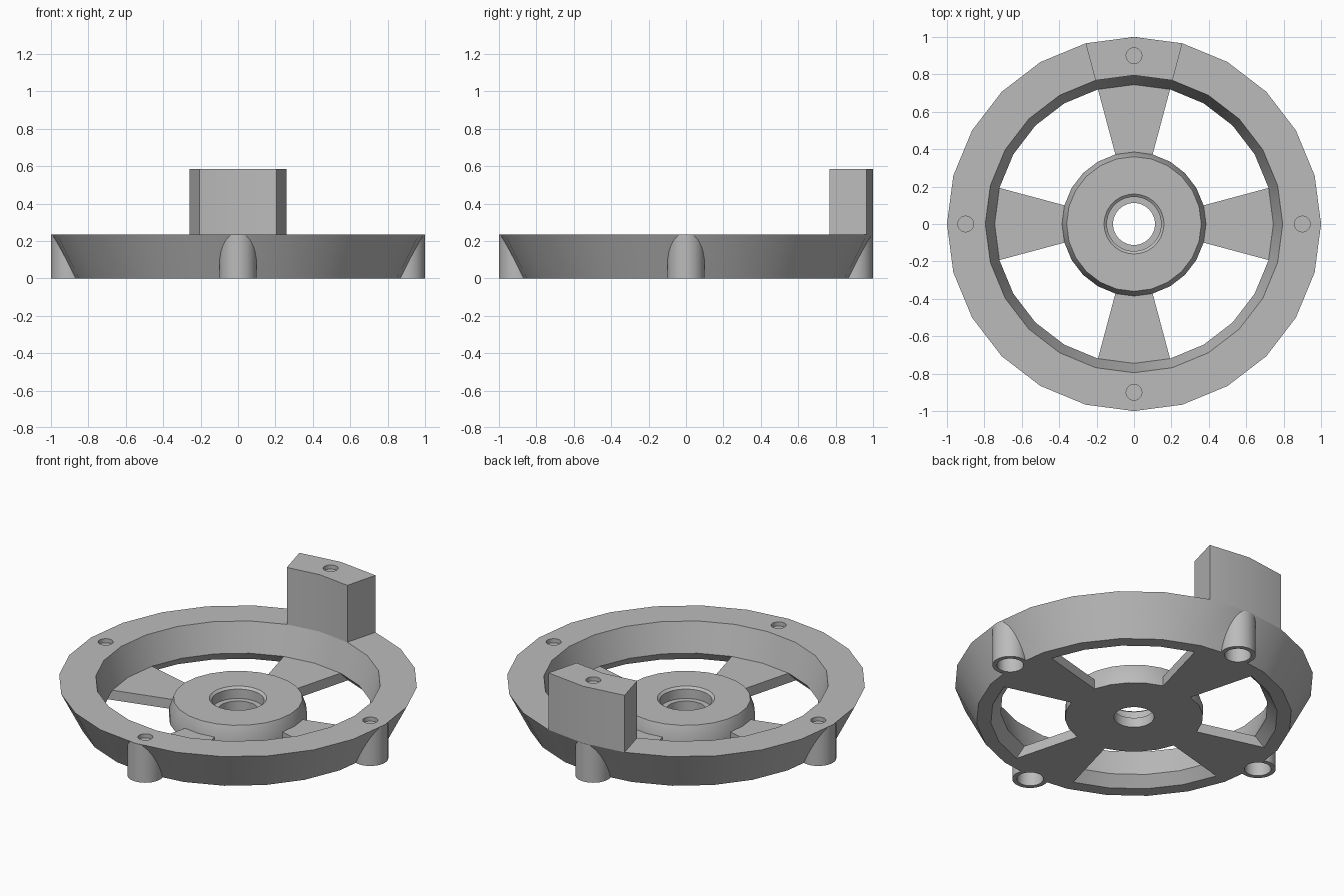
import bpy, bmesh
from math import cos, sin, radians, tau
from mathutils import Matrix

cube = bpy.data.objects.get("Cube")
if cube:
    bpy.data.objects.remove(cube)

SIDES = 24
RIM_TOP = 0.235
WEB = 0.06          # thickness of the spoke plate
BOSS_R = 0.9        # radius of the screw circle

grey = bpy.data.materials.new("plain_grey")
grey.use_nodes = True
grey.diffuse_color = (0.5, 0.5, 0.5, 1)
grey.node_tree.nodes["Principled BSDF"].inputs["Base Color"].default_value = (0.5, 0.5, 0.5, 1)


def finish(bm, name):
    bmesh.ops.recalc_face_normals(bm, faces=bm.faces[:])
    mesh = bpy.data.meshes.new(name)
    bm.to_mesh(mesh)
    bm.free()
    mesh.materials.append(grey)
    obj = bpy.data.objects.new(name, mesh)
    bpy.context.collection.objects.link(obj)
    return obj


def lathe(name, profile, steps):
    """Spin a closed (radius, height) profile around the z axis."""
    bm = bmesh.new()
    rings = [[bm.verts.new((r * cos(tau * i / steps), r * sin(tau * i / steps), z))
              for r, z in profile] for i in range(steps)]
    n = len(profile)
    for i in range(steps):
        a, b = rings[i], rings[(i + 1) % steps]
        for j in range(n):
            k = (j + 1) % n
            bm.faces.new((a[j], b[j], b[k], a[k]))
    return finish(bm, name)


def sector(name, r_in, r_out, z0, z1, middle):
    """Block spanning two rim segments around the given direction."""
    bm = bmesh.new()
    angles = [radians(middle + d) for d in (-15, 0, 15)]
    outline = [(r_out, a) for a in angles] + [(r_in, a) for a in reversed(angles)]
    low, high = [[bm.verts.new((r * cos(a), r * sin(a), z)) for r, a in outline]
                 for z in (z0, z1)]
    bm.faces.new(low)
    bm.faces.new(high)
    for i in range(6):
        j = (i + 1) % 6
        bm.faces.new((low[i], low[j], high[j], high[i]))
    return finish(bm, name)


def add_cylinder(bm, x, y, z0, z1, radius):
    bmesh.ops.create_cone(bm, cap_ends=True, segments=32, radius1=radius, radius2=radius,
                          depth=z1 - z0, matrix=Matrix.Translation((x, y, (z0 + z1) / 2)))


def screw_point(quarter):
    a = radians(90 * quarter)
    return BOSS_R * cos(a), BOSS_R * sin(a)


# Rim: flared outside, coned inside, undercut at the bottom
rim = lathe("rim", [(1, RIM_TOP), (0.88, 0), (0.8, 0), (0.745, WEB), (0.795, RIM_TOP)], SIDES)

# Hub with a stepped, chamfered bore
hub_outer = [(0.385, 0), (0.385, WEB), (0.36, 0.13)]
hub_bore = [(0.16, 0.13), (0.145, 0.118), (0.145, WEB), (0.112, WEB), (0.112, 0)]
hub = lathe("hub", hub_outer + hub_bore, SIDES * 2)
# Bring the outside of the hub to the rim's number of sides
for v in hub.data.vertices:
    r = v.co.xy.length
    if r > 0.3:
        i = v.index // len(hub_outer + hub_bore)
        if i % 2:
            v.co.x *= cos(tau / SIDES / 2)
            v.co.y *= cos(tau / SIDES / 2)

# Spokes
spokes = [sector("spoke", 0.36, 0.815, 0, WEB, 90 * q) for q in range(4)]

# Upright block on the rear of the rim
block = sector("rear_block", 0.795, 1, RIM_TOP, 0.585, 90)

# Screw bosses, bulging out of the flared rim
bosses = []
for q in range(4):
    bm = bmesh.new()
    add_cylinder(bm, *screw_point(q), 0, RIM_TOP - 0.002, 0.1)
    bosses.append(finish(bm, "screw_boss"))

# Screw recesses below and shallow holes on top
bm = bmesh.new()
for q in range(4):
    x, y = screw_point(q)
    add_cylinder(bm, x, y, -0.1, 0.17, 0.074)
    top = 0.585 if q == 1 else RIM_TOP
    add_cylinder(bm, x, y, top - 0.025, top + 0.1, 0.042)
cutter = finish(bm, "hole_cutter")
cutter.hide_render = True

for obj in [rim, block] + bosses:
    mod = obj.modifiers.new("holes", 'BOOLEAN')
    mod.operation = 'DIFFERENCE'
    mod.solver = 'EXACT'
    mod.object = cutter
    bpy.context.view_layer.objects.active = obj
    bpy.ops.object.modifier_apply(modifier=mod.name)
bpy.data.objects.remove(cutter)

# Smooth shading with crisp edges
bpy.ops.object.select_all(action='DESELECT')
for obj in [rim, hub, block] + spokes + bosses:
    obj.select_set(True)
bpy.context.view_layer.objects.active = rim
bpy.ops.object.shade_smooth_by_angle(angle=radians(30))
